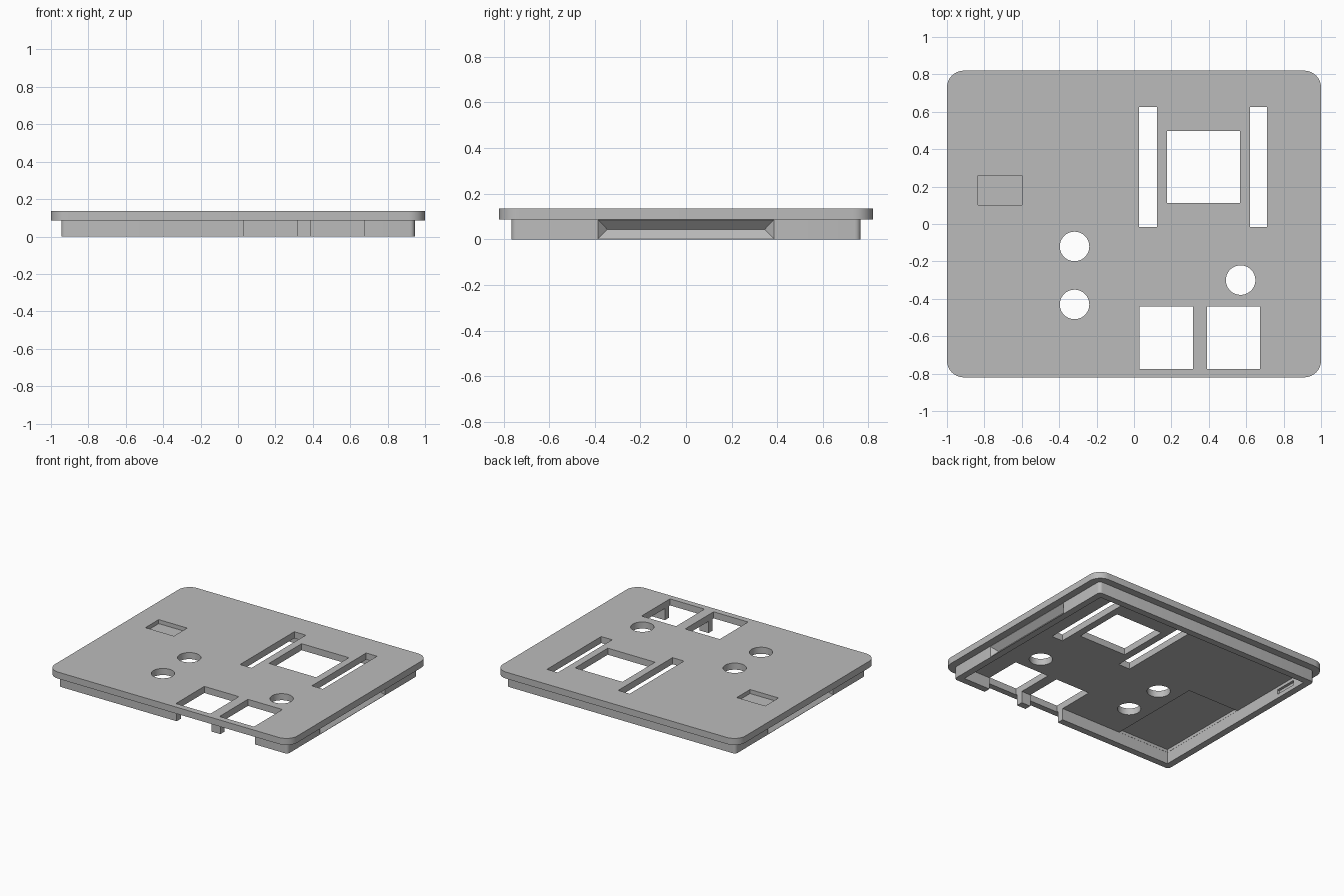
import bpy, bmesh, math

cube = bpy.data.objects.get("Cube")
if cube:
    bpy.data.objects.remove(cube, do_unlink=True)

BASE, TOP = 0.087, 0.136       # underside and top of the plate

grey = bpy.data.materials.new("plain grey")
grey.use_nodes = True
grey.diffuse_color = (0.5, 0.5, 0.5, 1)
grey.node_tree.nodes["Principled BSDF"].inputs["Base Color"].default_value = (0.5, 0.5, 0.5, 1)


def add_object(name, bm):
    bmesh.ops.recalc_face_normals(bm, faces=bm.faces)
    mesh = bpy.data.meshes.new(name)
    bm.to_mesh(mesh)
    bm.free()
    mesh.materials.append(grey)
    obj = bpy.data.objects.new(name, mesh)
    bpy.context.collection.objects.link(obj)
    return obj


def prism(name, outline, z0, z1):
    """Extrude a flat outline from z0 to z1."""
    bm = bmesh.new()
    face = bm.faces.new([bm.verts.new((x, y, z0)) for x, y in outline])
    ext = bmesh.ops.extrude_face_region(bm, geom=[face])["geom"]
    bmesh.ops.translate(bm, vec=(0, 0, z1 - z0),
                        verts=[v for v in ext if isinstance(v, bmesh.types.BMVert)])
    return add_object(name, bm)


def rect(x0, x1, y0, y1):
    return [(x0, y0), (x1, y0), (x1, y1), (x0, y1)]


def arc(cx, cy, r, start, sweep, n):
    return [(cx + r * math.cos(start + sweep * i / n),
             cy + r * math.sin(start + sweep * i / n)) for i in range(n + 1)]


def rounded(hx, hy, r, n=8):
    pts = []
    for q, (sx, sy) in enumerate([(1, 1), (-1, 1), (-1, -1), (1, -1)]):
        pts += arc(sx * (hx - r), sy * (hy - r), r, q * math.pi / 2, math.pi / 2, n)
    return pts


def combine(target, tool, operation):
    mod = target.modifiers.new(tool.name, 'BOOLEAN')
    mod.operation, mod.solver, mod.object = operation, 'EXACT', tool
    bpy.context.view_layer.objects.active = target
    bpy.ops.object.modifier_apply(modifier=mod.name)
    bpy.data.objects.remove(tool, do_unlink=True)


def cut(target, outline, z0, z1):
    combine(target, prism("cutter", outline, z0, z1), 'DIFFERENCE')


# Plate with a fitting lip underneath
lid = prism("lid_plate", rounded(1.0, 0.82, 0.09), BASE, TOP)
lip = prism("lip", rounded(0.945, 0.765, 0.025, 4), 0, BASE + 0.02)
cut(lip, rect(-0.895, 0.895, -0.715, 0.715), -0.1, 0.3)
combine(lid, lip, 'UNION')

# Rectangular openings: two sockets, two slots and a window
for box in [(0.03, 0.315, -0.775, -0.44), (0.39, 0.675, -0.775, -0.44),
            (0.027, 0.122, -0.015, 0.625), (0.62, 0.71, -0.015, 0.625),
            (0.177, 0.567, 0.112, 0.497)]:
    cut(lid, rect(*box), -0.1, 0.3)

# Round holes
for x, y in [(-0.318, -0.12), (-0.318, -0.43), (0.57, -0.3)]:
    cut(lid, arc(x, y, 0.079, 0, math.tau, 40)[:-1], -0.1, 0.3)

# Shallow pocket on top and recess under the front corner
cut(lid, rect(-0.835, -0.6, 0.102, 0.258), TOP - 0.03, 0.3)
cut(lid, rect(-0.894, -0.47, -0.714, 0.02), 0.05, BASE + 0.022)

# Small slot in the inner face of the lip
cut(lid, rect(-0.915, -0.85, 0.44, 0.61), 0.03, 0.065)

# Snap grooves with bevelled ends on both sides
for side in (1, -1):
    bm = bmesh.new()
    for y in (-1, 1):
        for z in (0, BASE):
            bm.verts.new((side * 0.947, y * 0.387, z))
        bm.verts.new((side * 0.905, y * 0.345, BASE / 2))
    bmesh.ops.convex_hull(bm, input=bm.verts)
    combine(lid, add_object("groove_cutter", bm), 'DIFFERENCE')

for p in lid.data.polygons:
    p.material_index = 0
bpy.ops.object.select_all(action='DESELECT')
lid.select_set(True)
bpy.context.view_layer.objects.active = lid
bpy.ops.object.shade_smooth_by_angle(angle=math.radians(30))
